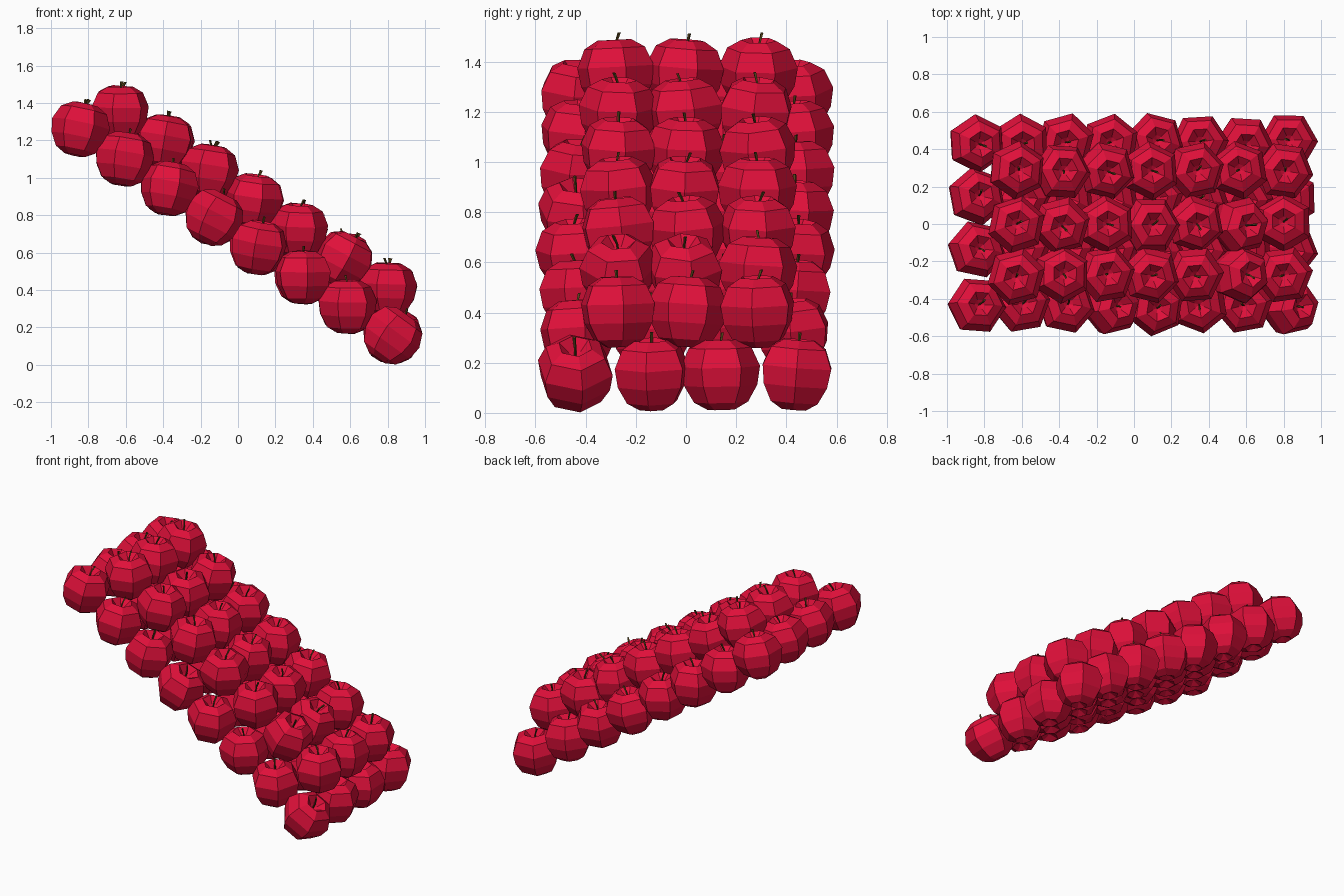
import bpy, bmesh, math, random
from mathutils import Matrix, Vector

cube = bpy.data.objects.get("Cube")
if cube:
    bpy.data.objects.remove(cube, do_unlink=True)

random.seed(4)
SIDES = 6


def material(name, rgb):
    mat = bpy.data.materials.new(name)
    mat.use_nodes = True
    mat.diffuse_color = (*rgb, 1)
    mat.node_tree.nodes["Principled BSDF"].inputs["Base Color"].default_value = (*rgb, 1)
    return mat


def skin(name, rings, mat):
    """Bridge a stack of equal rings; a one-point ring makes a tip."""
    bm = bmesh.new()
    loops = [[bm.verts.new(p) for p in ring] for ring in rings]
    for a, b in zip(loops, loops[1:]):
        n = max(len(a), len(b))
        for i in range(n):
            j = (i + 1) % n
            quad = [a[i % len(a)], a[j % len(a)], b[j % len(b)], b[i % len(b)]]
            bm.faces.new(list(dict.fromkeys(quad)))
    bmesh.ops.recalc_face_normals(bm, faces=bm.faces)
    mesh = bpy.data.meshes.new(name)
    bm.to_mesh(mesh)
    bm.free()
    mesh.materials.append(mat)
    return mesh


def ring(radius, z, sides, x=0.0):
    if radius == 0:
        return [Vector((x, 0, z))]
    return [Vector((x + radius * math.cos(t), radius * math.sin(t), z))
            for t in (math.tau * i / sides for i in range(sides))]


red = material("apple red", (0.74, 0.005, 0.042))
brown = material("stem brown", (0.09, 0.055, 0.01))

# Fruit: faceted body with a dimple at both ends
profile = [(0, -0.115), (0.055, -0.142), (0.108, -0.112), (0.146, -0.045),
           (0.158, 0.03), (0.125, 0.105), (0.07, 0.137), (0.028, 0.098), (0, 0.08)]
fruit_mesh = skin("apple", [ring(r, z, SIDES) for r, z in profile], red)

# Stem: short bent twig
twig = [(0, 0.08, 0), (0.005, 0.08, 0), (0.005, 0.125, 0.006),
        (0.007, 0.165, 0.022), (0, 0.165, 0.022)]
stem_mesh = skin("stem", [ring(r, z, 4, x) for r, z, x in twig], brown)


def add_apple(name, location, lean_x, lean_y, yaw):
    """lean_x tips the top toward +x, lean_y toward +y (degrees)."""
    turn = (Matrix.Rotation(math.radians(lean_x), 4, 'Y')
            @ Matrix.Rotation(math.radians(-lean_y), 4, 'X')
            @ Matrix.Rotation(math.radians(yaw), 4, 'Z'))
    for part, mesh in (("apple", fruit_mesh), ("stem", stem_mesh)):
        obj = bpy.data.objects.new(f"{name}_{part}", mesh)
        obj.matrix_world = Matrix.Translation(location) @ turn
        bpy.context.collection.objects.link(obj)


def add_layer(name, rows, columns, first, last, special):
    """Sloping layer of apples from the high end to the low end."""
    for r in range(rows):
        t = r / (rows - 1)
        for c, y in enumerate(columns):
            x = first[0] + (last[0] - first[0]) * t
            z = first[1] + (last[1] - first[1]) * t
            lean = random.uniform(0, 11), random.uniform(-6, 6)
            lean = special.get((r, c), lean)
            spot = Vector((x, y + random.uniform(-0.008, 0.008), z))
            add_apple(f"{name}_{r + 1}_{c + 1}", spot, *lean, random.uniform(0, 360))


# Lower layer, then the upper layer nested in its gaps; a few apples tipped over
add_layer("lower", 8, (-0.435, -0.145, 0.145, 0.435), (-0.845, 1.26), (0.825, 0.155),
          {(7, 0): (36, 0), (3, 0): (27, 0), (0, 0): (12, 4), (0, 1): (13, 5),
           (0, 2): (12, 5), (0, 3): (12, -2)})
add_layer("upper", 7, (-0.275, 0.0, 0.28), (-0.63, 1.35), (0.8, 0.405),
          {(5, 0): (28, 0), (5, 1): (26, 0), (5, 2): (2, 4)})
